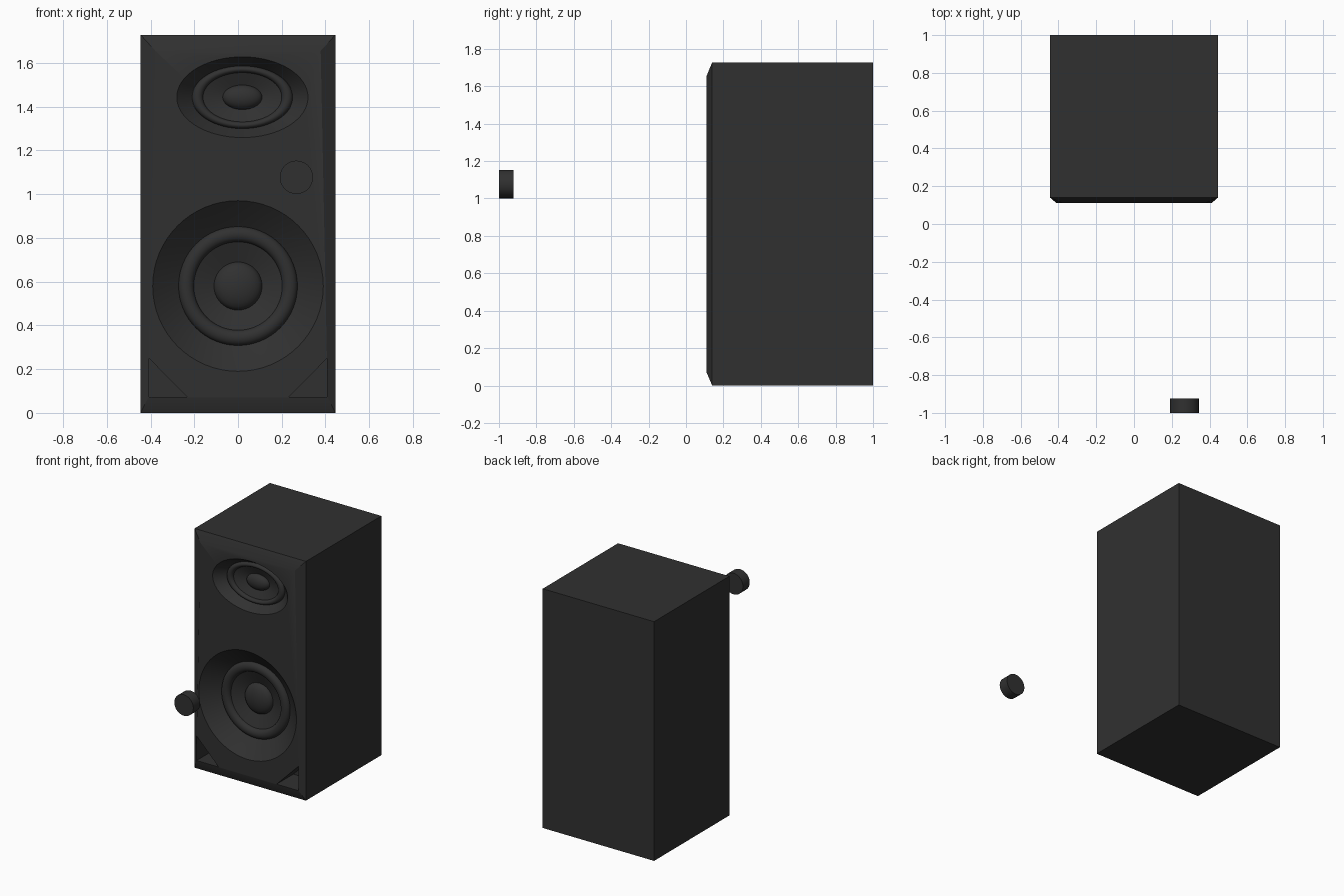
import bpy, bmesh, math
from mathutils import Vector

if "Cube" in bpy.data.objects:
    bpy.data.objects.remove(bpy.data.objects["Cube"])

dark = bpy.data.materials.new("dark_plastic")
dark.diffuse_color = (0.03, 0.03, 0.03, 1)
dark.use_nodes = True
dark.node_tree.nodes["Principled BSDF"].inputs["Base Color"].default_value = dark.diffuse_color


def finish(name, bm, smooth=True):
    bmesh.ops.remove_doubles(bm, verts=bm.verts, dist=1e-5)
    bmesh.ops.recalc_face_normals(bm, faces=bm.faces)
    me = bpy.data.meshes.new(name)
    bm.to_mesh(me)
    bm.free()
    ob = bpy.data.objects.new(name, me)
    bpy.context.collection.objects.link(ob)
    me.materials.append(dark)
    if smooth:
        smooth_object(ob)
    return ob


def smooth_object(ob):
    bpy.ops.object.select_all(action='DESELECT')
    ob.select_set(True)
    bpy.context.view_layer.objects.active = ob
    bpy.ops.object.shade_smooth_by_angle(angle=math.radians(28))


def lathe(name, profile, cx, cz, squash=1.0, n=64):
    """Revolve (radius, y) points around the y axis; squash scales z."""
    bm = bmesh.new()
    rings = []
    for r, y in profile:
        if r == 0:
            rings.append([bm.verts.new((cx, y, cz))] * n)
        else:
            rings.append([bm.verts.new((cx + r * math.cos(2 * math.pi * i / n), y,
                                        cz + squash * r * math.sin(2 * math.pi * i / n)))
                          for i in range(n)])
    for a, b in zip(rings, rings[1:]):
        for i in range(n):
            j = (i + 1) % n
            bm.faces.new(list(dict.fromkeys((a[i], a[j], b[j], b[i]))))
    return finish(name, bm)


def loft(name, loops):
    """Solid through matching loops of points."""
    bm = bmesh.new()
    rows = [[bm.verts.new(p) for p in loop] for loop in loops]
    n = len(rows[0])
    bm.faces.new(rows[0])
    bm.faces.new(rows[-1])
    for a, b in zip(rows, rows[1:]):
        for i in range(n):
            j = (i + 1) % n
            bm.faces.new((a[i], a[j], b[j], b[i]))
    return finish(name, bm, False)


def cut(ob, cutter):
    mod = ob.modifiers.new("cut", 'BOOLEAN')
    mod.operation = 'DIFFERENCE'
    mod.solver = 'EXACT'
    mod.object = cutter
    bpy.context.view_layer.objects.active = ob
    bpy.ops.object.modifier_apply(modifier=mod.name)
    bpy.data.objects.remove(cutter)


def driver(name, cx, cz, y, r_out, r_in, r_cap, bump, dip, squash=1.0):
    """Rounded surround, shallow cone and domed dust cap."""
    mid, half = (r_out + r_in) / 2, (r_out - r_in) / 2
    prof = [(mid + half * math.cos(math.pi * k / 10), y - bump * math.sin(math.pi * k / 10))
            for k in range(11)]
    prof.append((r_cap, y + dip))
    for k in range(1, 7):
        a = math.pi / 2 * k / 6
        prof.append((r_cap * math.cos(a) if k < 6 else 0, y + dip - r_cap * 0.45 * math.sin(a)))
    return lathe(name, prof, cx, cz, squash)


# Cabinet with chamfered front edges
W, H = 0.445, 1.728
cabinet = loft("cabinet", [
    [(-0.41, 0.11, 0.07), (0.41, 0.11, 0.07), (0.378, 0.11, 1.655), (-0.378, 0.11, 1.655)],
    [(-W, 0.14, 0), (W, 0.14, 0), (W, 0.14, H), (-W, 0.14, H)],
    [(-W, 1, 0), (W, 1, 0), (W, 1, H), (-W, 1, H)]])

# Woofer waveguide and driver well
cut(cabinet, lathe("woofer_cutter", [
    (0, 0.09), (0.409, 0.09), (0.39, 0.11), (0.33, 0.163), (0.272, 0.208),
    (0.258, 0.21), (0.258, 0.29), (0, 0.29)], 0, 0.58))

# Tweeter elliptical waveguide and driver well
cut(cabinet, lathe("tweeter_cutter", [
    (0, 0.09), (0.318, 0.09), (0.3, 0.11), (0.265, 0.145), (0.232, 0.178),
    (0.222, 0.18), (0.222, 0.25), (0, 0.25)], 0.02, 1.443, 0.615))

# Triangular bass ports in the lower corners
for s in (-1, 1):
    tri = [(0.408, 0.073), (0.408, 0.25), (0.232, 0.073)]
    cut(cabinet, loft("port_cutter", [[(s * x, y, z) for x, z in tri] for y in (0.05, 0.3)]))
smooth_object(cabinet)

# Drivers
driver("woofer", 0, 0.58, 0.209, 0.272, 0.202, 0.11, 0.03, 0.035)
driver("tweeter", 0.02, 1.443, 0.179, 0.23, 0.18, 0.09, 0.022, 0.025, 0.625)

# Detached volume knob in front of the baffle
lathe("volume_knob", [(0, -1), (0.076, -1), (0.076, -0.923), (0, -0.923)], 0.267, 1.077, 1, 48)
